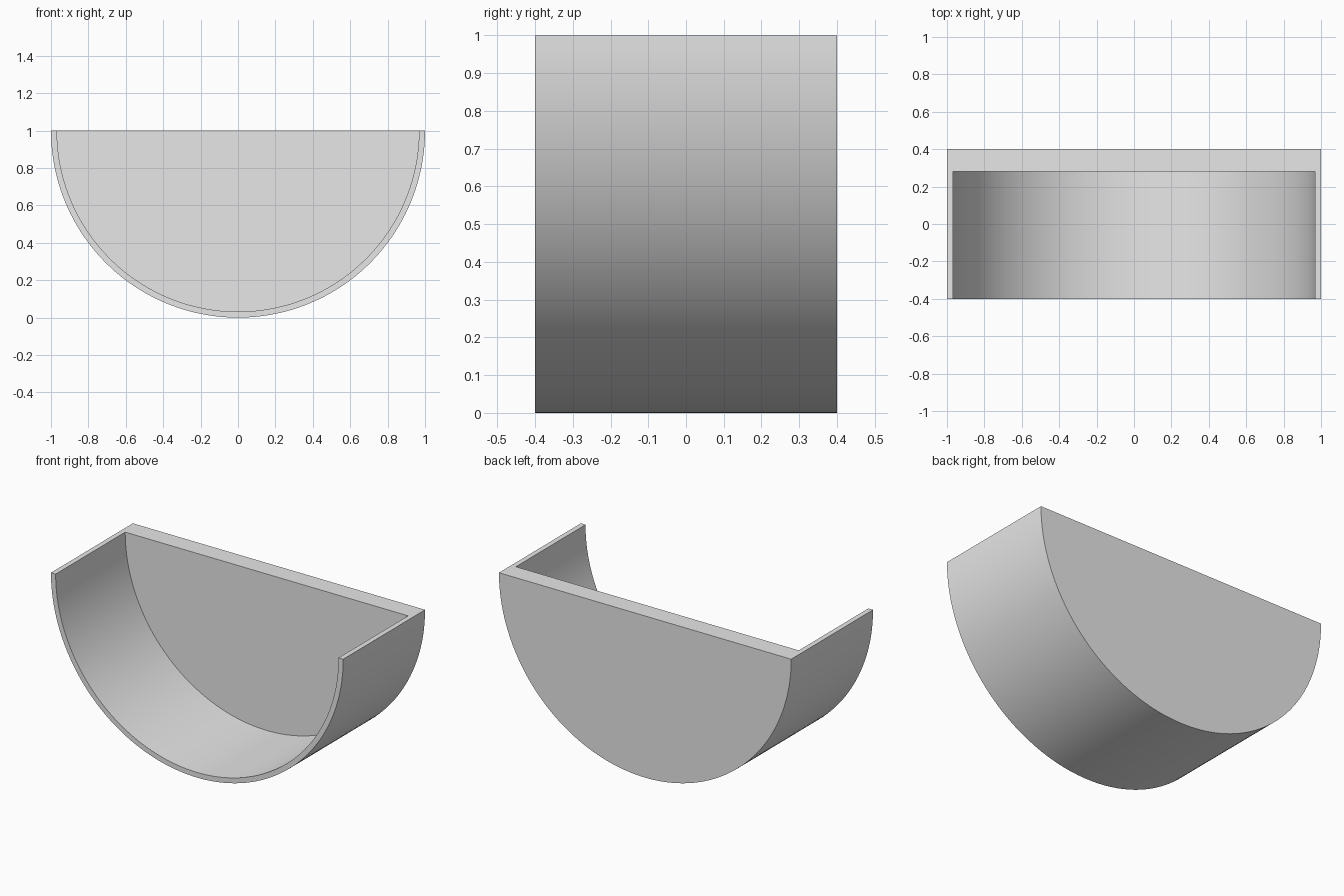
import bpy, bmesh, math

cube = bpy.data.objects.get("Cube")
if cube:
    bpy.data.objects.remove(cube, do_unlink=True)

OUTER, INNER = 1.0, 0.968
FRONT, WALL, BACK = -0.4, 0.28, 0.4
SEGMENTS = 96

# Plain grey material
grey = bpy.data.materials.new("light_grey")
grey.use_nodes = True
colour = (0.8, 0.8, 0.8, 1.0)
grey.diffuse_color = colour
grey.node_tree.nodes["Principled BSDF"].inputs["Base Color"].default_value = colour

bm = bmesh.new()


def arc(radius, y):
    """Lower half circle hanging from the top plane."""
    angles = [math.pi * (1 + i / SEGMENTS) for i in range(SEGMENTS + 1)]
    return [bm.verts.new((radius * math.cos(a), y, OUTER + radius * math.sin(a)))
            for a in angles]


def bridge(a, b):
    for i in range(SEGMENTS):
        bm.faces.new((a[i], a[i + 1], b[i + 1], b[i]))


outer_front, outer_back = arc(OUTER, FRONT), arc(OUTER, BACK)
inner_front, inner_wall = arc(INNER, FRONT), arc(INNER, WALL)

# Curved outside, front rim and curved inside
bridge(outer_back, outer_front)
bridge(outer_front, inner_front)
bridge(inner_front, inner_wall)

# Both sides of the back wall
bm.faces.new(outer_back)
bm.faces.new(inner_wall)

# Flat U-shaped top edge
bm.faces.new((outer_front[0], outer_back[0], outer_back[-1], outer_front[-1],
              inner_front[-1], inner_wall[-1], inner_wall[0], inner_front[0]))
bmesh.ops.recalc_face_normals(bm, faces=bm.faces[:])

mesh = bpy.data.meshes.new("half_round_shell")
bm.to_mesh(mesh)
bm.free()
mesh.materials.append(grey)
shell = bpy.data.objects.new("half_round_shell", mesh)
bpy.context.collection.objects.link(shell)

# Smooth curve with crisp rims
bpy.ops.object.select_all(action="DESELECT")
shell.select_set(True)
bpy.context.view_layer.objects.active = shell
bpy.ops.object.shade_smooth_by_angle(angle=math.radians(30))
